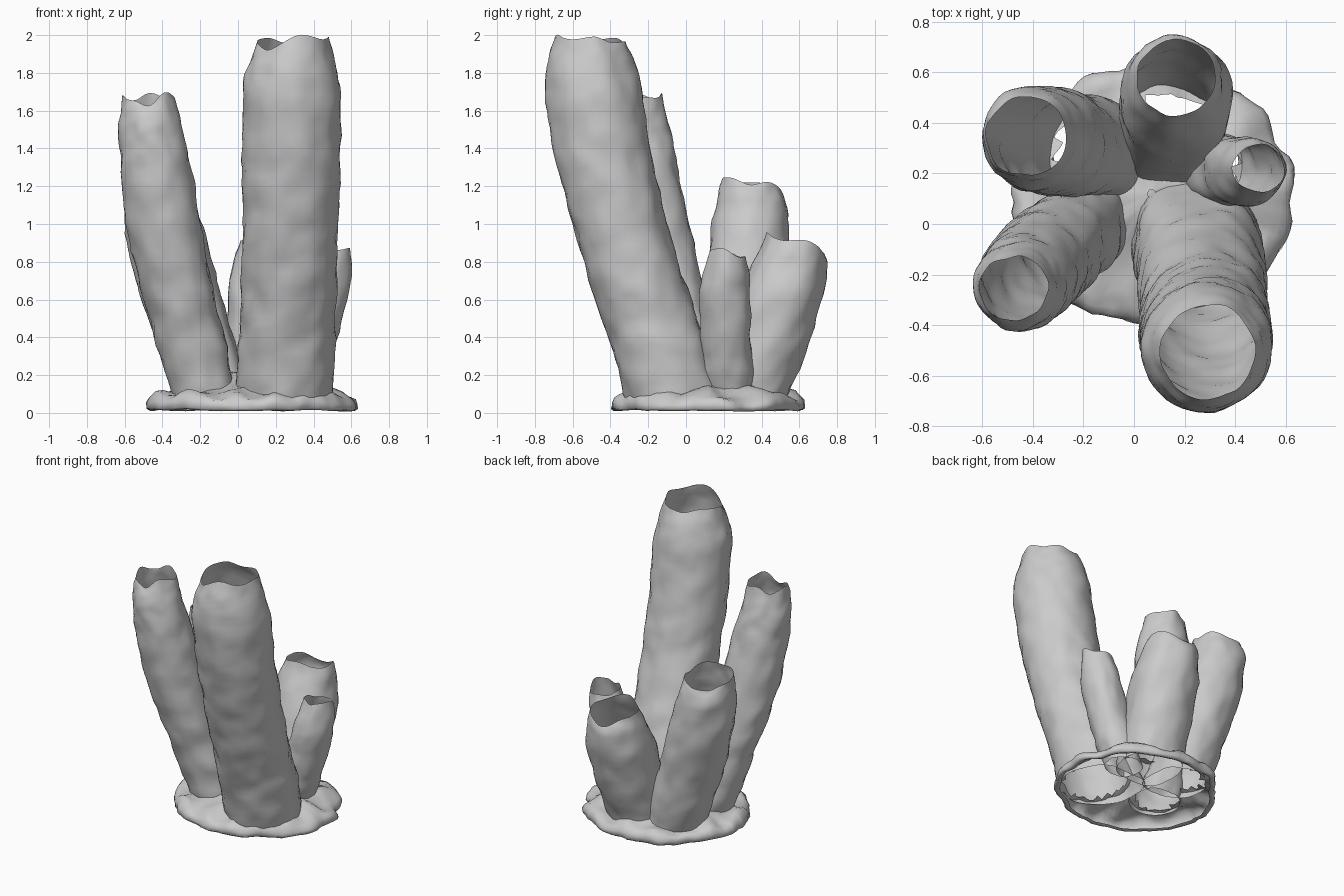
import bpy, bmesh, math
from mathutils import Vector, noise

if "Cube" in bpy.data.objects:
    bpy.data.objects.remove(bpy.data.objects["Cube"])

SEG = 48
HUB = Vector((.10, .16))


def spline(points, t):
    """Catmull-Rom sample of a point list, t in 0..1."""
    n = len(points) - 1
    i = min(int(t * n), n - 1)
    f = t * n - i
    p = [Vector(points[max(0, min(n, i + k))]) for k in (-1, 0, 1, 2)]
    return 0.5 * (2 * p[1] + (p[2] - p[0]) * f
                  + (2 * p[0] - 5 * p[1] + 4 * p[2] - p[3]) * f * f
                  + (3 * p[1] - p[0] - 3 * p[2] + p[3]) * f ** 3)


def finish(name, bm):
    bmesh.ops.recalc_face_normals(bm, faces=bm.faces)
    mesh = bpy.data.meshes.new(name)
    bm.to_mesh(mesh)
    bm.free()
    for p in mesh.polygons:
        p.use_smooth = True
    ob = bpy.data.objects.new(name, mesh)
    bpy.context.collection.objects.link(ob)
    return ob


def bridge(bm, rings):
    for a, b in zip(rings, rings[1:]):
        for j in range(len(a)):
            k = (j + 1) % len(a)
            bm.faces.new((a[j], a[k], b[k], b[j]))


def tube(name, path, tilt, seed, wave):
    """Open leaning tube; path rows are (x, y, z, radius)."""
    bm = bmesh.new()
    count = max(16, int(path[-1][2] * 26))
    hub = (HUB - Vector(path[0][:2])).normalized()
    rings = []
    for i in range(count + 1):
        t = i / count
        x, y, z, r = spline(path, t)
        top = max(0, (t - 0.7) / 0.3) ** 2
        ring = []
        for j in range(SEG):
            a = math.tau * j / SEG
            c, s = math.cos(a), math.sin(a)
            n = noise.noise(Vector((c * r * 7 + seed, s * r * 7, z * 7)))
            n += 0.5 * noise.noise(Vector((c * r * 16, s * r * 16 + seed, z * 16)))
            # squarer towards the middle of the clump, where tubes crowd together
            crowd = max(0, c * hub.x + s * hub.y) * max(0, 1 - 1.2 * z)
            square = (c ** 4 + s ** 4) ** -0.25
            rr = r * (1 + crowd * (square - 1)) + 0.014 * n
            edge = noise.noise(Vector((c * 0.9 + seed * 3.3, s * 0.9, seed * .7)))
            dz = top * (wave * edge + tilt[0] * c + tilt[1] * s)
            ring.append(bm.verts.new((x + rr * c, y + rr * s, z + dz)))
        rings.append(ring)
    bridge(bm, rings)
    return finish(name, bm)


# The five sponge tubes
tubes = {
    "tall_front_tube": ([(.245, -.065, .08, .255), (.26, -.15, .38, .253), (.27, -.26, .70, .252),
                         (.28, -.36, 1.03, .252), (.285, -.44, 1.38, .257), (.285, -.493, 1.74, .252),
                         (.29, -.505, 1.965, .185)], (0, 0), 1.3, .08),
    "left_front_tube": ([(-.18, .0, .08, .165), (-.25, -.04, .36, .182), (-.325, -.11, .68, .195),
                         (-.395, -.185, 1.02, .197), (-.443, -.235, 1.34, .182),
                         (-.468, -.255, 1.53, .163), (-.475, -.255, 1.67, .13)], (0, 0), 4.1, .07),
    "left_back_tube": ([(-.13, .29, .08, .195), (-.20, .305, .3, .205), (-.29, .32, .58, .21),
                        (-.36, .335, .85, .213), (-.41, .345, 1.08, .192),
                        (-.425, .35, 1.22, .155)], (0, 0), 7.7, .07),
    "middle_back_tube": ([(.14, .33, .08, .21), (.15, .38, .22, .212), (.16, .45, .42, .218),
                          (.165, .505, .62, .22), (.165, .555, .8, .19),
                          (.165, .58, .90, .15)], (0, -.045), 9.2, .05),
    "small_right_tube": ([(.29, .23, .08, .125), (.35, .22, .25, .13), (.415, .21, .47, .135),
                          (.46, .21, .67, .128), (.49, .22, .85, .1)], (0, -.01), 12.6, .06),
}
for name, (path, tilt, seed, wave) in tubes.items():
    tube(name, path, tilt, seed, wave)

# Lumpy base skirt with a low lip, open underneath and inside the tubes
radii = [.58, .54, .52, .50, .53, .52, .55, .55, .53, .51, .52, .55]
profile = [(.93, .02), (.97, .012), (1.0, .022), (1.0, .05), (.97, .075), (.92, .09), (.86, .10),
           (.78, .11), (.7, .12), (.6, .135), (.5, .15), (.4, .17), (.3, .19), (.2, .21), (.1, .22), (.03, .22)]
bm = bmesh.new()
rings = []
BASE_SEG = 96
for k, (f, z) in enumerate(profile):
    ring = []
    for j in range(BASE_SEG):
        u = 12 * j / BASE_SEG
        i, w = int(u), u - int(u)
        w = w * w * (3 - 2 * w)
        r = radii[i] * (1 - w) + radii[(i + 1) % 12] * w
        a = math.tau * j / BASE_SEG
        c, s = math.cos(a), math.sin(a)
        r = r * f + f * (.035 * noise.noise(Vector((c * 4, s * 4, 2.5)))
                         + .018 * noise.noise(Vector((c * 8, s * 8, z * 15))))
        x, y = .07 + r * c, .12 + r * s
        lump = noise.noise(Vector((x * 6, y * 6, 5))) + .4 * noise.noise(Vector((x * 13, y * 13, 8)))
        dz = lump * (.045 if k > 4 else .025 if k > 2 else .008)
        ring.append(bm.verts.new((x, y, max(.008, z + dz))))
    rings.append(ring)
bridge(bm, rings)


def inside_tube(p):
    for path, *_ in tubes.values():
        a, b = Vector(path[0]), Vector(path[1])
        q = a.lerp(b, (p.z - a.z) / (b.z - a.z))
        if (p.xy - q.xy).length < q[3] - .03:
            return True
    return False


hidden = [f for f in bm.faces if inside_tube(f.calc_center_median())]
bmesh.ops.delete(bm, geom=hidden, context='FACES')
finish("base_skirt", bm)
